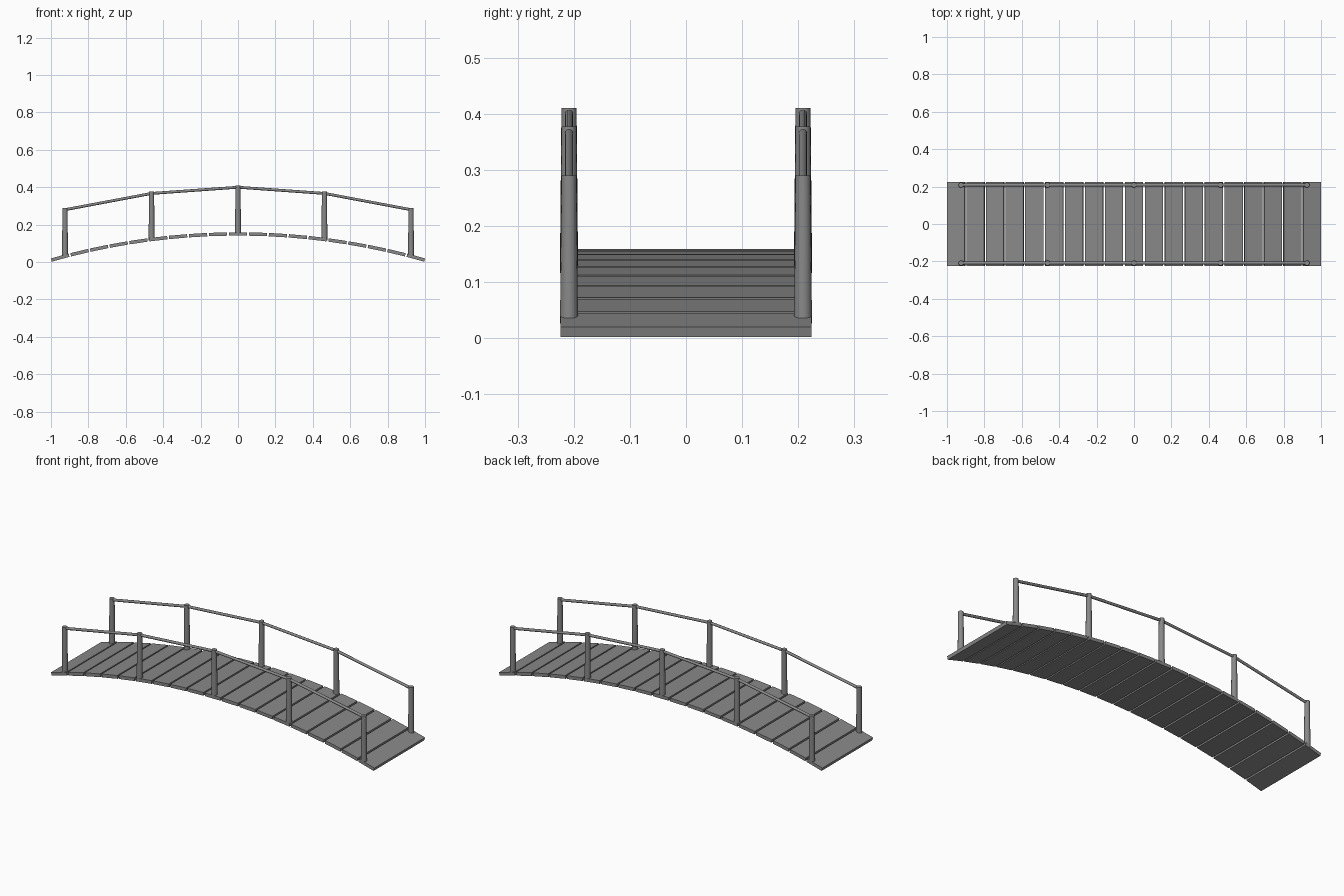
import bpy, bmesh, math
from mathutils import Vector

if "Cube" in bpy.data.objects:
    bpy.data.objects.remove(bpy.data.objects["Cube"])

wood = bpy.data.materials.new("weathered grey wood")
wood.diffuse_color = (0.25, 0.25, 0.25, 1)
wood.use_nodes = True
wood.node_tree.nodes["Principled BSDF"].inputs["Base Color"].default_value = wood.diffuse_color

R = 3.64            # radius of the deck arc
TOP = 0.15          # height of the deck centre line at mid span
PLANKS = 19
THICK = 0.018
HALF_W = 0.2235
RAIL_Y = 0.2085
POSTS = [(-0.925, 0.29), (-0.462, 0.377), (0, 0.41), (0.462, 0.377), (0.925, 0.29)]


def deck_z(x):
    return TOP - R + math.sqrt(R * R - x * x)


def finish(obj):
    obj.data.materials.append(wood)
    return obj


def rod(name, a, b, r1, r2, sides=16):
    """Round bar between two points, tapering from r1 to r2."""
    a, b = Vector(a), Vector(b)
    d = b - a
    bpy.ops.mesh.primitive_cone_add(vertices=sides, radius1=r1, radius2=r2,
                                    depth=d.length, location=(a + b) / 2)
    obj = bpy.context.object
    obj.name = name
    obj.rotation_euler = d.to_track_quat('Z', 'Y').to_euler()
    bpy.ops.object.shade_smooth_by_angle(angle=math.radians(40))
    return finish(obj)


# deck planks laid along the arc
span = 2 * math.asin(0.9975 / R)
gap = 0.009
pitch = (span * R + gap) / PLANKS
for i in range(PLANKS):
    ang = (i - (PLANKS - 1) / 2) * pitch / R
    bpy.ops.mesh.primitive_cube_add(
        size=1, location=(R * math.sin(ang), 0, TOP - R + R * math.cos(ang)),
        rotation=(0, ang, 0))
    plank = bpy.context.object
    plank.name = f"deck_plank_{i + 1}"
    plank.scale = (pitch - gap, 2 * HALF_W, THICK)
    finish(plank)

# railings on both sides: tapered posts joined by straight rails
for side, y in (("front", -RAIL_Y), ("back", RAIL_Y)):
    for i, (x, top) in enumerate(POSTS):
        rod(f"{side}_post_{i + 1}", (x, y, deck_z(x) - 0.004), (x, y, top), 0.016, 0.0135)
    for i in range(len(POSTS) - 1):
        (x0, z0), (x1, z1) = POSTS[i], POSTS[i + 1]
        rod(f"{side}_rail_{i + 1}", (x0, y, z0 - 0.01), (x1, y, z1 - 0.01), 0.0075, 0.0075, 12)
